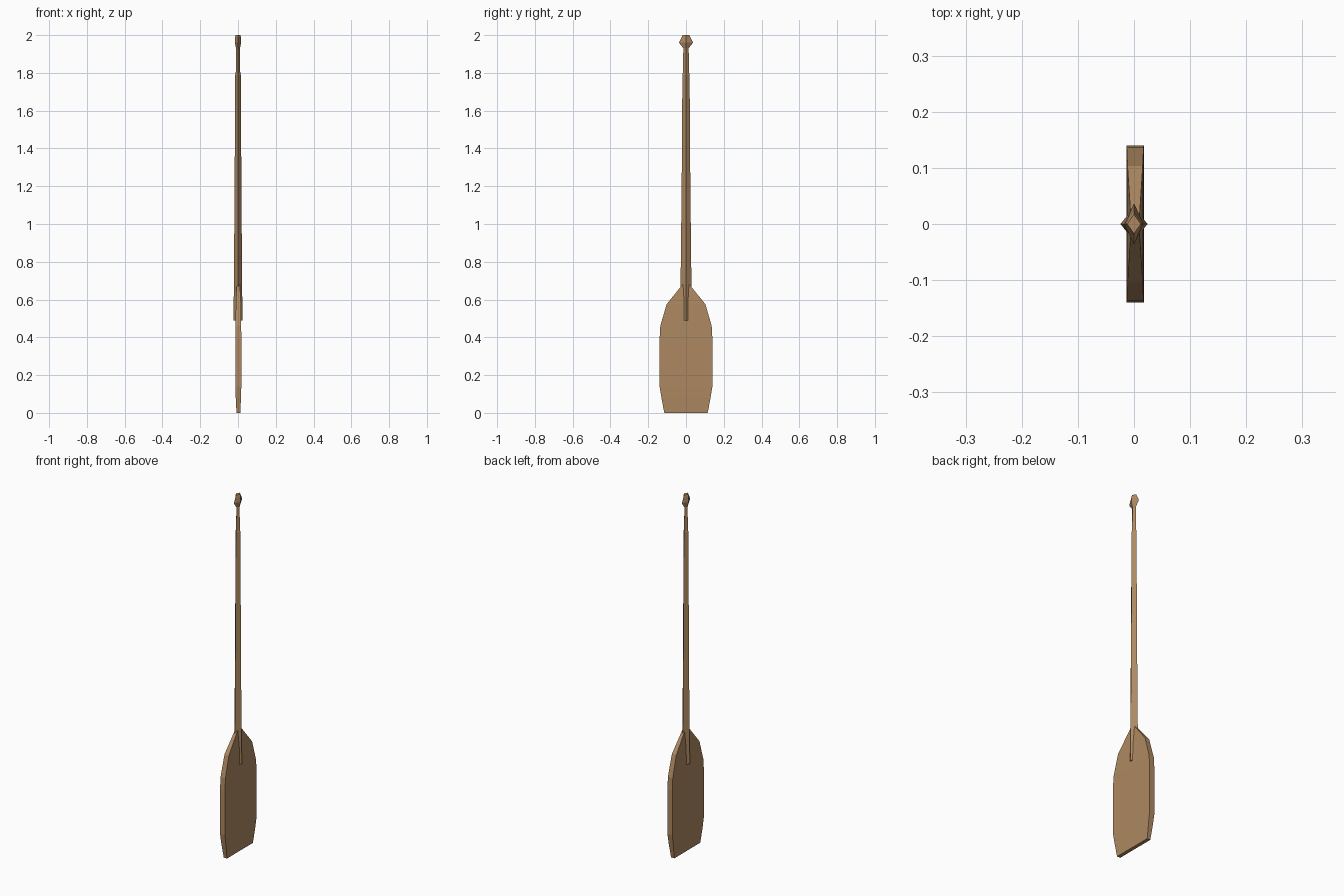
import bpy, bmesh

if "Cube" in bpy.data.objects:
    bpy.data.objects.remove(bpy.data.objects["Cube"])

wood = bpy.data.materials.new("brown wood")
wood.diffuse_color = (0.42, 0.25, 0.12, 1)
wood.use_nodes = True
wood.node_tree.nodes["Principled BSDF"].inputs["Base Color"].default_value = wood.diffuse_color


def loft(name, rings):
    """Skin equal-length rings of points and cap both ends."""
    bm = bmesh.new()
    rows = [[bm.verts.new(p) for p in ring] for ring in rings]
    n = len(rows[0])
    for a, b in zip(rows, rows[1:]):
        for i in range(n):
            j = (i + 1) % n
            bm.faces.new((a[i], a[j], b[j], b[i]))
    bm.faces.new(rows[0][::-1])
    bm.faces.new(rows[-1])
    bmesh.ops.recalc_face_normals(bm, faces=bm.faces)
    mesh = bpy.data.meshes.new(name)
    bm.to_mesh(mesh)
    bm.free()
    mesh.materials.append(wood)
    obj = bpy.data.objects.new(name, mesh)
    bpy.context.collection.objects.link(obj)
    return obj


def diamond(z, hx, hy):
    return [(hx, 0, z), (0, hy, z), (-hx, 0, z), (0, -hy, z)]


def slab(z, hy, hx, cx=0.002):
    return [(cx + hx, -hy, z), (cx + hx, hy, z), (cx - hx, hy, z), (cx - hx, -hy, z)]


# Four-sided shaft with the knob at the top: z, half depth, half width
loft("shaft_and_knob", [diamond(*r) for r in [
    (0.49, 0.024, 0.031), (0.66, 0.022, 0.029), (1.2, 0.018, 0.023),
    (1.79, 0.015, 0.019), (1.80, 0.012, 0.017), (1.93, 0.010, 0.014),
    (1.96, 0.017, 0.037), (1.99, 0.015, 0.022), (2.0, 0.012, 0.017)]])

# Flat blade: z, half width, half thickness
loft("blade", [slab(*r) for r in [
    (0.0, 0.115, 0.010), (0.08, 0.130, 0.014), (0.14, 0.140, 0.0155),
    (0.39, 0.140, 0.0155), (0.46, 0.136, 0.015), (0.575, 0.103, 0.0135),
    (0.68, 0.018, 0.008)]])
